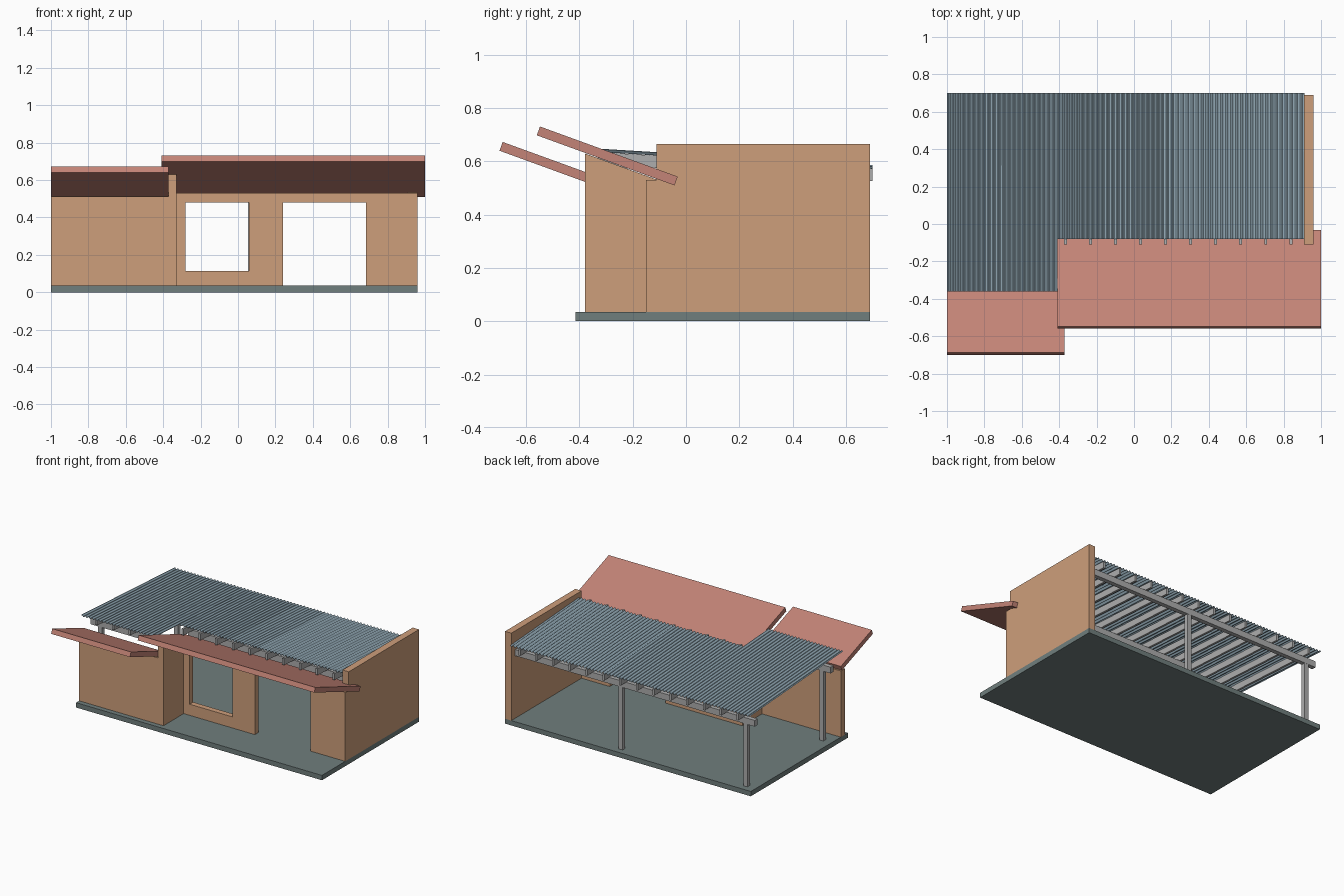
import bpy, bmesh, math

if "Cube" in bpy.data.objects:
    bpy.data.objects.remove(bpy.data.objects["Cube"])


def lin(c):
    c /= 255
    return c / 12.92 if c <= 0.04045 else ((c + 0.055) / 1.055) ** 2.4


def material(name, r, g, b):
    m = bpy.data.materials.new(name)
    m.diffuse_color = (lin(r), lin(g), lin(b), 1)
    m.use_nodes = True
    m.node_tree.nodes["Principled BSDF"].inputs["Base Color"].default_value = m.diffuse_color
    return m


WALL = material("tan_wall", 206, 159, 123)
RED = material("red_awning", 196, 132, 119)
SLAB = material("grey_green_slab", 112, 126, 125)
METAL = material("blue_grey_sheet", 157, 181, 194)
FRAME = material("grey_frame", 174, 174, 174)


def finish(name, bm, mat):
    bmesh.ops.recalc_face_normals(bm, faces=bm.faces)
    me = bpy.data.meshes.new(name)
    bm.to_mesh(me)
    bm.free()
    me.materials.append(mat)
    ob = bpy.data.objects.new(name, me)
    bpy.context.collection.objects.link(ob)
    return ob


def prism(name, profile, x0, x1, mat):
    """Side profile of (y, z) points extruded along x."""
    bm = bmesh.new()
    a = [bm.verts.new((x0, y, z)) for y, z in profile]
    b = [bm.verts.new((x1, y, z)) for y, z in profile]
    bm.faces.new(a)
    bm.faces.new(b[::-1])
    for i in range(len(a)):
        j = (i + 1) % len(a)
        bm.faces.new((a[i], b[i], b[j], a[j]))
    return finish(name, bm, mat)


def box(name, x0, x1, y0, y1, z0, z1, mat):
    return prism(name, [(y0, z0), (y1, z0), (y1, z1), (y0, z1)], x0, x1, mat)


def cut(target, *size):
    cutter = box("cutter", *size, WALL)
    cutter.hide_render = True
    mod = target.modifiers.new("opening", 'BOOLEAN')
    mod.operation = 'DIFFERENCE'
    mod.solver = 'EXACT'
    mod.object = cutter
    bpy.context.view_layer.objects.active = target
    bpy.ops.object.modifier_apply(modifier=mod.name)
    bpy.data.objects.remove(cutter)


F = 0.035  # floor level

# floor slab
box("floor_slab", -1, 0.96, -0.415, 0.69, 0, F, SLAB)

# walls
front = box("front_wall", -0.33, 0.96, -0.15, -0.11, F, 0.53, WALL)
cut(front, -0.28, 0.06, -0.3, 0.1, 0.115, 0.48)   # window opening
cut(front, 0.24, 0.685, -0.3, 0.1, F - 0.02, 0.48)  # door opening
box("right_wall", 0.91, 0.96, -0.11, 0.69, F, 0.665, WALL)
box("left_front_wall", -1, -0.37, -0.38, -0.335, F, 0.512, WALL)
prism("return_wall", [(-0.38, F), (-0.11, F), (-0.11, 0.532), (-0.38, 0.63)],
      -0.372, -0.328, WALL)


# tilted awnings: high at the front, falling inwards
def awning(name, x0, x1, y, z, length):
    a = math.radians(20)
    c, s, t = math.cos(a), math.sin(a), 0.035
    prism(name, [(y, z), (y + length * c, z - length * s),
                 (y + length * c + t * s, z - length * s + t * c),
                 (y + t * s, z + t * c)], x0, x1, RED)


awning("left_awning", -1, -0.372, -0.70, 0.64, 0.375)
awning("right_awning", -0.408, 1, -0.56, 0.698, 0.55)


# roof plane height, falling gently to the back
def roof_z(y):
    return 0.640 - 0.061 * (y + 0.3)


# corrugated roof sheets
def sheet(name, x0, x1, y0, y1):
    bm = bmesh.new()
    period, amp = 0.0265, 0.006
    n = round((x1 - x0) / period * 6)
    prev = None
    for i in range(n + 1):
        x = x0 + (x1 - x0) * i / n
        h = amp * math.sin(math.tau * (x + 1) / period)
        cur = [bm.verts.new((x, y, roof_z(y) + h)) for y in (y0, y1)]
        if prev:
            bm.faces.new((prev[0], cur[0], cur[1], prev[1]))
        prev = cur
    ob = finish(name, bm, METAL)
    mod = ob.modifiers.new("thickness", 'SOLIDIFY')
    mod.thickness = 0.002
    mod.offset = 0


sheet("roof_sheet_left", -1, -0.408, -0.36, 0.70)
sheet("roof_sheet_main", -0.408, 0.91, -0.08, 0.70)

# joists following the roof slope
D = 0.046
for i in range(14):
    x = -0.90 + 0.1337 * i
    y0, y1 = (-0.33 if x < -0.41 else -0.11), 0.70
    t0, t1 = roof_z(y0) - 0.007, roof_z(y1) - 0.007
    prism(f"joist_{i + 1}", [(y0, t0 - D), (y1, t1 - D), (y1, t1), (y0, t0)],
          x - 0.008, x + 0.008, FRAME)


# beams below the joists, and the posts holding them
def beam(name, x0, x1, y):
    top = roof_z(y) - 0.007 - D
    box(name, x0, x1, y - 0.016, y + 0.016, top - 0.045, top, FRAME)


beam("back_beam", -1, 0.91, 0.63)
beam("middle_beam", -0.40, 0.91, 0.02)
beam("front_beam", -1, -0.372, -0.235)
for name, x, y in (("back_left_post", -0.925, 0.63), ("back_middle_post", 0.07, 0.63),
                   ("front_left_post", -0.925, -0.235)):
    box(name, x - 0.016, x + 0.016, y - 0.015, y + 0.015, F,
        roof_z(y) - 0.09, FRAME)
